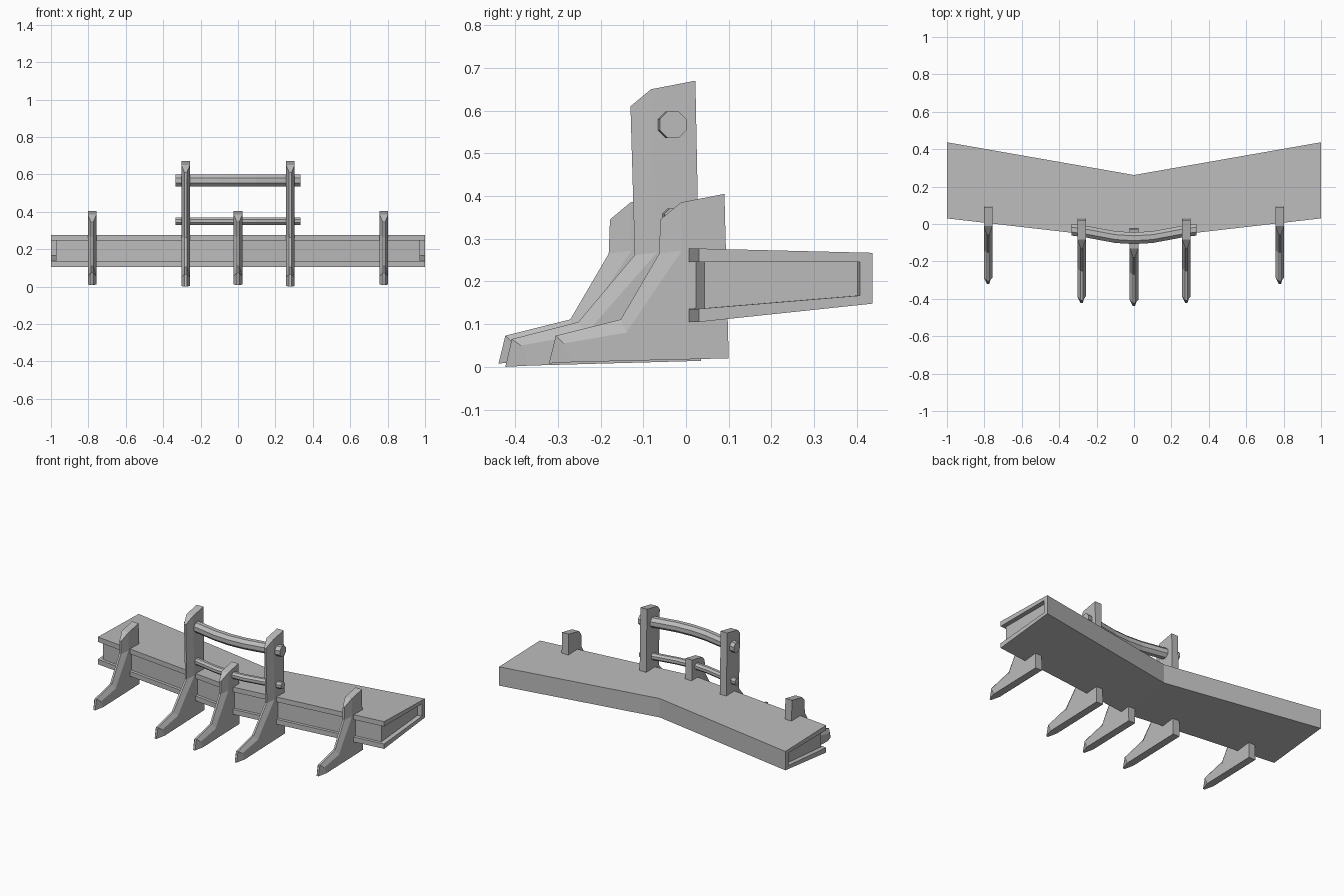
import bpy, bmesh, math

cube = bpy.data.objects.get("Cube")
if cube:
    bpy.data.objects.remove(cube, do_unlink=True)

# One plain steel colour
steel = bpy.data.materials.new("steel_grey")
steel.use_nodes = True
COLOUR = (0.5, 0.5, 0.5, 1.0)
steel.diffuse_color = COLOUR
steel.node_tree.nodes["Principled BSDF"].inputs["Base Color"].default_value = COLOUR


def loft(name, *lofts):
    """Object made of closed solids, each skinned through a list of rings."""
    bm = bmesh.new()
    for rings in lofts:
        loops = [[bm.verts.new(p) for p in ring] for ring in rings]
        n = len(loops[0])
        for a, b in zip(loops, loops[1:]):
            for i in range(n):
                j = (i + 1) % n
                bm.faces.new((a[i], a[j], b[j], b[i]))
        bm.faces.new(loops[0])
        bm.faces.new(loops[-1])
    bmesh.ops.recalc_face_normals(bm, faces=bm.faces)
    mesh = bpy.data.meshes.new(name)
    bm.to_mesh(mesh)
    bm.free()
    mesh.materials.append(steel)
    obj = bpy.data.objects.new(name, mesh)
    bpy.context.collection.objects.link(obj)
    return obj


def beam_piece(name, half, front_in, back_depth, low, high):
    """V-shaped beam layer; low and high are fractions of the beam height."""
    rings = []
    for x in (-half, 0, half):
        front = -0.085 + 0.115 * abs(x)
        back = 0.262 + 0.175 * abs(x)
        y0 = front + front_in
        y1 = back
        if back_depth:
            y0 = back - back_depth

        def height(y, t):
            s = (y - front) / (back - front)
            bottom = 0.105 + 0.043 * s
            top = 0.277 - 0.010 * s
            return bottom + (top - bottom) * t

        rings.append([(x, y, height(y, t)) for y, t in
                      ((y0, low), (y1, low), (y1, high), (y0, high))])
    return loft(name, rings)


# Beam: two flanges, recessed web and rear plate
beam_piece("beam_bottom_flange", 1.0, 0, 0, 0, 0.18)
beam_piece("beam_top_flange", 1.0, 0, 0, 0.82, 1)
beam_piece("beam_web", 0.972, 0.016, 0, 0.18, 0.82)
beam_piece("beam_rear_plate", 1.0, 0, 0.03, 0.18, 0.82)


def shank(name, x, back, edge, nose, shift=0, half=0.023, thin=0.006):
    """Plate with a front edge tapering to a narrow nose, ending in a tooth."""
    outline = [(y + shift, z) for y, z in back + edge]
    edge = [(y + shift, z) for y, z in edge]
    nose = [(y + shift, z) for y, z in nose]
    plate = [[(x + s, y, z) for y, z in outline] for s in (-half, half)]
    taper = [[(x - half, *m), (x - thin, *n), (x + thin, *n), (x + half, *m)]
             for m, n in zip(edge, nose)]
    return loft(name, plate, taper)


# Short shanks at the outer ends and the middle
short_back = [(0.10, 0.02), (0.09, 0.405)]
short_edge = [(-0.012, 0.385), (-0.010, 0.272), (-0.14, 0.08),
              (-0.287, 0.055), (-0.265, 0.011)]
short_nose = [(-0.06, 0.345), (-0.063, 0.265), (-0.153, 0.111),
              (-0.305, 0.073), (-0.321, 0.008)]
for label, x, shift in (("right", -0.78, 0), ("left", 0.78, 0), ("middle", 0, -0.118)):
    shank(label + "_shank", x, short_back, short_edge, short_nose, shift)

# Tall shanks carrying the cross rods
tall_back = [(0.035, 0.014), (0.022, 0.67)]
tall_edge = [(-0.082, 0.65), (-0.068, 0.268), (-0.235, 0.077),
             (-0.387, 0.05), (-0.365, 0.003)]
tall_nose = [(-0.13, 0.61), (-0.12, 0.262), (-0.252, 0.105),
             (-0.408, 0.065), (-0.423, 0.0)]
for label, x in (("right", -0.28), ("left", 0.28)):
    shank(label + "_tall_shank", x, tall_back, tall_edge, tall_nose)


def rod(name, z, radius):
    """Octagonal rod bowed forward in the middle."""
    half_path = [(0.335, -0.03), (0.25, -0.042), (0.1, -0.070)]
    path = [(-x, y) for x, y in half_path] + [(0, -0.076)] + half_path[::-1]
    angles = [math.pi / 8 + i * math.pi / 4 for i in range(8)]
    return loft(name, [[(x, y + radius * math.cos(a), z + radius * math.sin(a))
                        for a in angles] for x, y in path])


rod("upper_cross_rod", 0.567, 0.034)
rod("lower_cross_rod", 0.35, 0.022)
